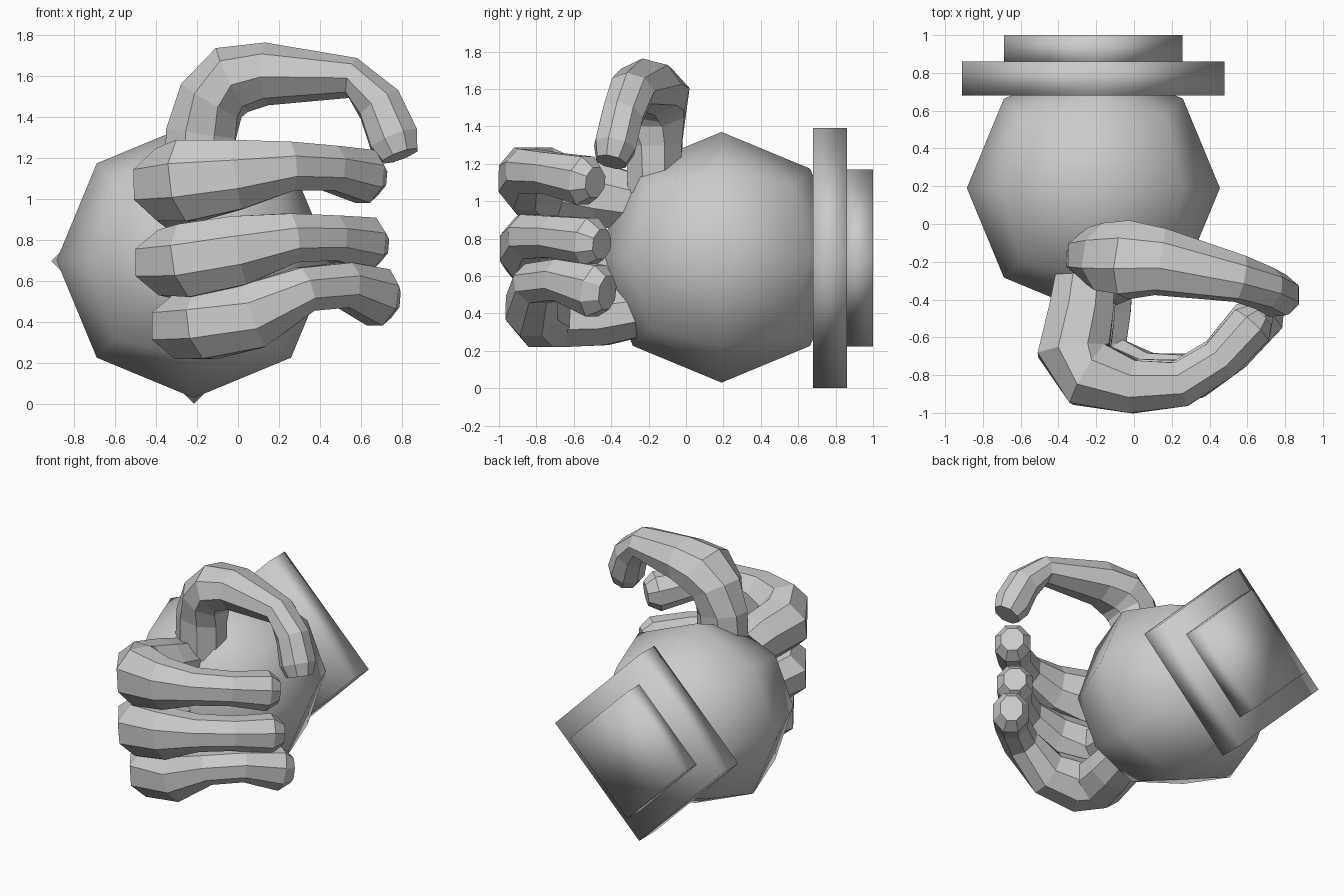
import bpy, bmesh, math
from mathutils import Vector, Matrix

if "Cube" in bpy.data.objects:
    bpy.data.objects.remove(bpy.data.objects["Cube"])


def finish(name, bm, smooth):
    bmesh.ops.recalc_face_normals(bm, faces=bm.faces)
    me = bpy.data.meshes.new(name)
    bm.to_mesh(me)
    bm.free()
    for p in me.polygons:
        p.use_smooth = smooth
    ob = bpy.data.objects.new(name, me)
    bpy.context.collection.objects.link(ob)
    return ob


def tube(name, rings, ref, sides=8):
    """Faceted digit: rings of (x, y, z, half size in bend plane, half size along ref)."""
    bm = bmesh.new()
    pts = [Vector(r[:3]) for r in rings]
    loops = []
    for i, r in enumerate(rings):
        t = (pts[min(i + 1, len(pts) - 1)] - pts[max(i - 1, 0)]).normalized()
        n = t.cross(ref).normalized()
        b = n.cross(t).normalized()
        k = 1 / math.cos(math.pi / sides)
        loops.append([bm.verts.new(pts[i]
                      + n * (r[3] * k * math.cos((j + .5) * math.tau / sides))
                      + b * (r[4] * k * math.sin((j + .5) * math.tau / sides)))
                      for j in range(sides)])
    for a, b in zip(loops, loops[1:]):
        for j in range(sides):
            q = (j + 1) % sides
            bm.faces.new((a[j], a[q], b[q], b[j]))
    bm.faces.new(loops[0])
    bm.faces.new(loops[-1])
    return finish(name, bm, False)


# palm: once-subdivided cube pushed onto a sphere
bm = bmesh.new()
bmesh.ops.create_cube(bm, size=2)
bmesh.ops.subdivide_edges(bm, edges=bm.edges[:], cuts=1, use_grid_fill=True)
for v in bm.verts:
    v.co = v.co.normalized() * 0.67 + Vector((-0.215, 0.19, 0.70))
finish("palm", bm, True)


# wrist cuff: two four-sided drums standing on their corners
def drum(name, radius, y0, y1):
    bm = bmesh.new()
    bmesh.ops.create_cone(bm, cap_ends=True, segments=4, radius1=radius,
                          radius2=radius, depth=y1 - y0)
    bmesh.ops.transform(bm, verts=bm.verts, matrix=Matrix.Translation(
        (-0.215, (y0 + y1) / 2, 0.697)) @ Matrix.Rotation(math.pi / 2, 4, 'X'))
    finish(name, bm, True)


drum("cuff_flange", 0.695, 0.68, 0.86)
drum("cuff_end", 0.473, 0.84, 1.0)

# three curled fingers: shared plan path, own heights and offsets
plan = [(-.25, -.20, .15), (-.28, -.45, .17), (-.32, -.66, .19), (-.24, -.78, .18),
        (.00, -.84, .14), (.25, -.82, .12), (.45, -.69, .11), (.62, -.50, .12),
        (.67, -.44, .075)]
fingers = {
    "index_finger": (0, 0, -.045,
                     [.98, 1.03, 1.07, 1.09, 1.12, 1.16, 1.15, 1.11, 1.10],
                     [.14, .17, .18, .20, .17, .12, .11, .13, .08]),
    "middle_finger": (.01, -.02, .01,
                      [.66, .67, .69, .70, .75, .81, .81, .78, .77],
                      [.14, .15, .16, .18, .17, .12, .11, .13, .08]),
    "small_finger": (.10, .01, .01,
                     [.42, .38, .38, .39, .43, .56, .58, .52, .51],
                     [.13, .15, .16, .17, .16, .11, .11, .14, .09]),
}
for name, (dx, dy, tip, zs, hs) in fingers.items():
    rings = []
    for i, ((x, y, a), z, h) in enumerate(zip(plan, zs, hs)):
        f = i / (len(plan) - 1)
        rings.append((x + dx * (1 - .4 * f), y + dy + tip * f, z, a, h))
    tube(name, rings, Vector((0, 0, 1)))

# thumb: rises from the palm, crosses over and hooks down
tube("thumb", [(-.19, -.17, 1.05, .17, .14), (-.18, -.17, 1.32, .17, .15),
               (-.13, -.18, 1.48, .16, .18), (-.03, -.19, 1.58, .16, .20),
               (.14, -.20, 1.61, .14, .17), (.56, -.29, 1.59, .09, .12),
               (.69, -.34, 1.46, .11, .11), (.76, -.38, 1.29, .12, .11),
               (.79, -.40, 1.21, .09, .08)], Vector((0, 1, -.25)))
